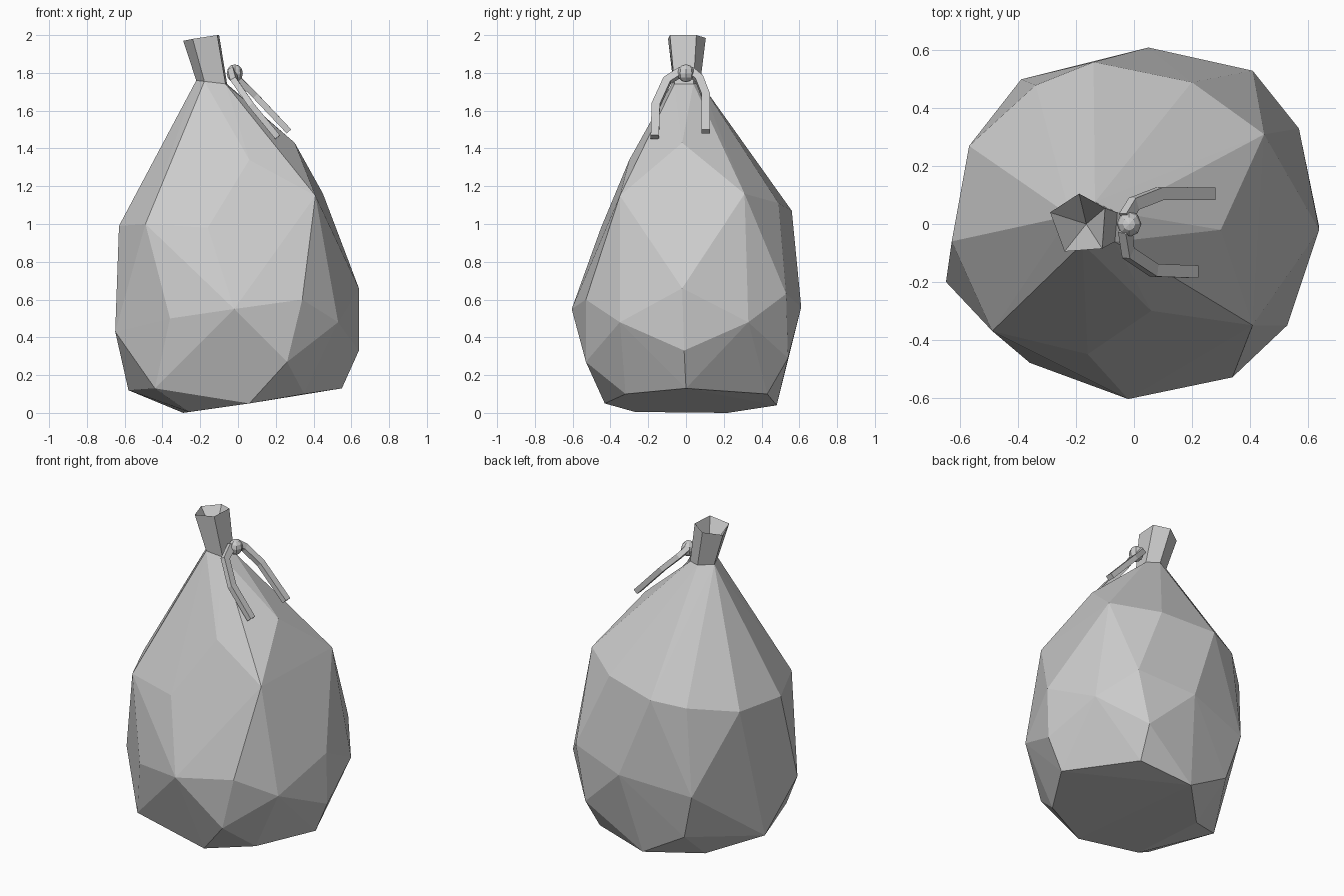
import bpy, bmesh
from mathutils import Vector

if "Cube" in bpy.data.objects:
    bpy.data.objects.remove(bpy.data.objects["Cube"])


def finish(bm, name):
    bmesh.ops.recalc_face_normals(bm, faces=bm.faces)
    mesh = bpy.data.meshes.new(name)
    bm.to_mesh(mesh)
    bm.free()
    obj = bpy.data.objects.new(name, mesh)
    bpy.context.collection.objects.link(obj)
    return obj


def bridge(bm, a, b):
    n = len(a)
    for i in range(n):
        j = (i + 1) % n
        bm.faces.new((a[i], a[j], b[j], b[i]))


# Sack outline: uneven rings from the tilted base up to the shoulder
base = [(-.29, .22, 0), (-.03, .48, .04), (.31, .43, .10), (.55, 0, .13),
        (.35, -.32, .10), (.06, -.43, .05), (-.26, -.27, .005)]
lower = [(-.58, .03, .12), (-.44, -.39, .13), (.26, -.53, .27),
         (.64, -.01, .33), (.335, .54, .29), (-.31, .46, .20)]
belly = [(-.65, -.20, .43), (-.36, -.48, .50), (-.02, -.605, .55),
         (.34, -.53, .60), (.53, -.35, .48), (.64, -.02, .66),
         (.57, .33, .48), (.41, .53, .63), (.05, .61, .56), (-.39, .50, .49)]
shoulder = [(-.63, -.06, .99), (-.49, -.37, 1.0), (-.16, -.45, .98),
            (.41, -.35, 1.15), (.45, .31, 1.16), (.20, .49, 1.11),
            (-.14, .56, 1.07), (-.34, .48, 1.04), (-.57, .27, 1.0)]
chest = [(.06, -.30, 1.34), (.30, -.02, 1.43)]
rim = [(-.29, .04, 1.97), (-.19, .105, 1.985), (-.10, .055, 2.0),
       (-.11, -.085, 2.0), (-.24, -.095, 1.98)]

# Sack body: faceted skin around the rings, opened at the neck
bm = bmesh.new()
for p in base + lower + belly + shoulder + chest:
    bm.verts.new(p)
neck = [bm.verts.new(((x + .19) * .86 - .135, y * .72, 1.75 - .1 * (x + .19)))
        for x, y, z in rim]
res = bmesh.ops.convex_hull(bm, input=bm.verts[:])
bmesh.ops.delete(bm, geom=[v for v in bm.verts if not v.link_faces and v not in neck],
                 context='VERTS')
cap = [f for f in bm.faces if all(v in neck for v in f.verts)]
bmesh.ops.delete(bm, geom=cap, context='FACES')

# Gathered neck flaring to the open rim, with a hollow inside
top = [bm.verts.new(p) for p in rim]
bridge(bm, neck, top)
bottom = bm.verts.new((-.165, 0, 1.82))
for i in range(5):
    bm.faces.new((top[i], top[(i + 1) % 5], bottom))
finish(bm, "sack")

# Tie knot
bm = bmesh.new()
bmesh.ops.create_uvsphere(bm, u_segments=8, v_segments=6, radius=.045)
for v in bm.verts:
    v.co = Vector((v.co.x * .95, v.co.y, v.co.z * 1.05)) + Vector((-.017, 0, 1.798))
finish(bm, "tie_knot")


# Hanging cord ends: rectangular section swept along a short path
def cord(name, path, w=.022, t=.016):
    pts = [Vector(p) for p in path]
    out = Vector((.79, 0, .61))
    bm = bmesh.new()
    rings = []
    for i, p in enumerate(pts):
        tan = (pts[min(i + 1, len(pts) - 1)] - pts[max(i - 1, 0)]).normalized()
        side = tan.cross(out).normalized()
        up = side.cross(tan)
        rings.append([bm.verts.new(p + side * w * a + up * t * b)
                      for a, b in ((-1, -1), (1, -1), (1, 1), (-1, 1))])
    for a, b in zip(rings, rings[1:]):
        bridge(bm, a, b)
    bm.faces.new(rings[0])
    bm.faces.new(rings[-1])
    finish(bm, name)


cord("front_cord", [(-.03, -.02, 1.81), (-.02, -.10, 1.76),
                    (.07, -.16, 1.63), (.21, -.165, 1.46)])
cord("back_cord", [(-.03, .02, 1.81), (.0, .07, 1.77),
                   (.09, .105, 1.68), (.27, .105, 1.49)])
